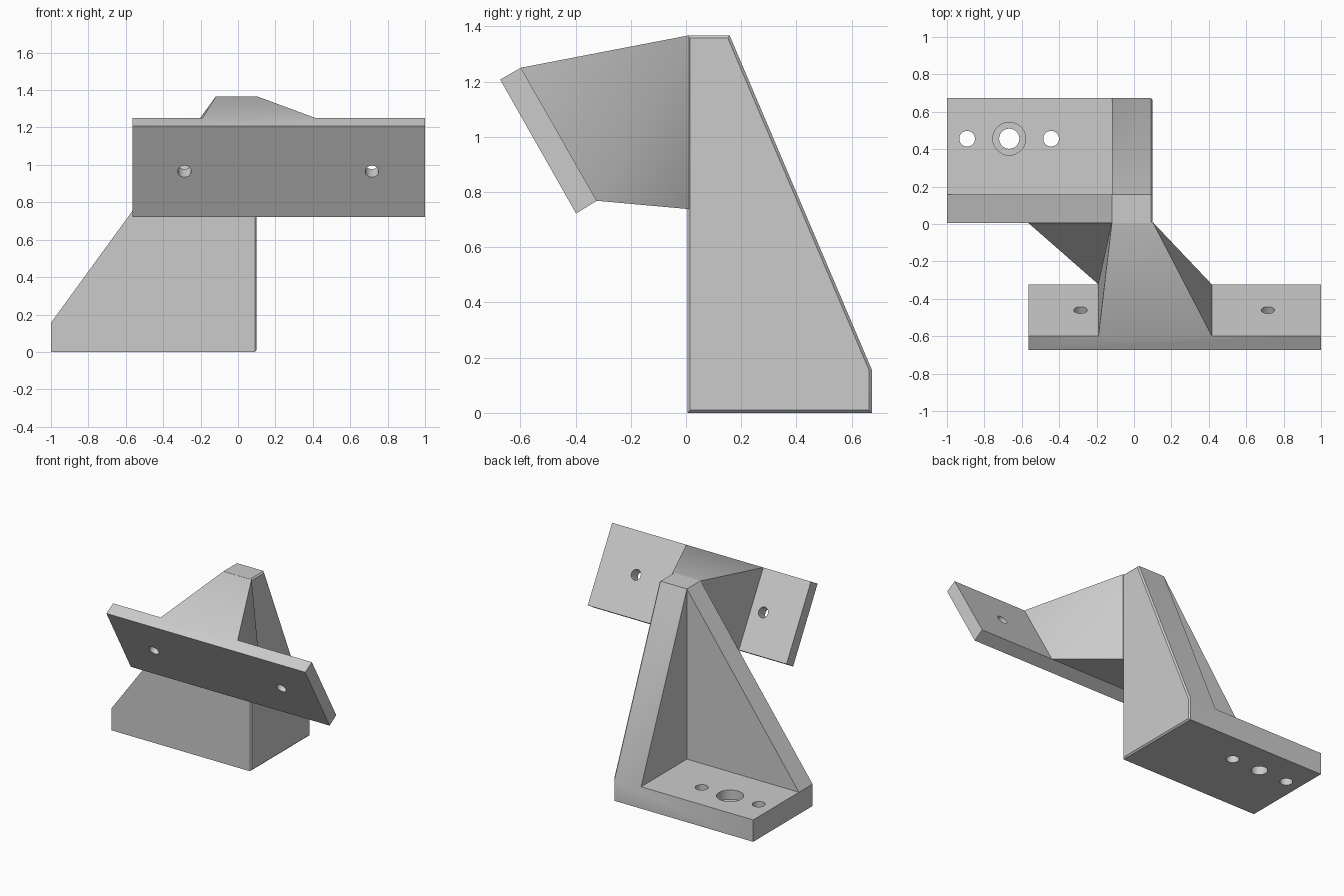
import bpy
import bmesh
from math import radians
from mathutils import Vector

cube = bpy.data.objects.get("Cube")
if cube:
    bpy.data.objects.remove(cube, do_unlink=True)

grey = bpy.data.materials.new("plain_grey")
grey.use_nodes = True
GREY = (0.6, 0.6, 0.6, 1)
grey.diffuse_color = GREY
grey.node_tree.nodes["Principled BSDF"].inputs["Base Color"].default_value = GREY


def finish(name, bm):
    bmesh.ops.recalc_face_normals(bm, faces=bm.faces)
    mesh = bpy.data.meshes.new(name)
    bm.to_mesh(mesh)
    bm.free()
    obj = bpy.data.objects.new(name, mesh)
    mesh.materials.append(grey)
    bpy.context.collection.objects.link(obj)
    return obj


def prism(name, profile, direction, chamfer=0):
    """Extrude a closed 3D outline; optionally chamfer the far rim."""
    bm = bmesh.new()
    near = bm.faces.new([bm.verts.new(p) for p in profile])
    geom = bmesh.ops.extrude_face_region(bm, geom=[near], use_keep_orig=True)["geom"]
    far = [g for g in geom if isinstance(g, bmesh.types.BMVert)]
    bmesh.ops.translate(bm, verts=far, vec=direction)
    if chamfer:
        rim = [e for e in bm.edges if all(v in far for v in e.verts)]
        bmesh.ops.bevel(bm, geom=rim, offset=chamfer, segments=1, affect='EDGES')
    return finish(name, bm)


def drill(name, centre, axis, radius, length):
    bm = bmesh.new()
    bmesh.ops.create_cone(bm, cap_ends=True, segments=32, radius1=radius,
                          radius2=radius, depth=length)
    turn = Vector(axis).to_track_quat('Z', 'Y').to_matrix()
    bmesh.ops.rotate(bm, verts=bm.verts, matrix=turn)
    bmesh.ops.translate(bm, verts=bm.verts, vec=centre)
    obj = finish(name, bm)
    obj.hide_render = True
    return obj


def combine(target, tool, operation):
    mod = target.modifiers.new(operation.lower(), 'BOOLEAN')
    mod.operation = operation
    mod.solver = 'EXACT'
    mod.object = tool
    bpy.context.view_layer.objects.active = target
    bpy.ops.object.modifier_apply(modifier=mod.name)
    bpy.data.objects.remove(tool, do_unlink=True)


# Main dimensions
LEFT, INNER, RIGHT = -1, -0.118, 0.1
FRONT, WALL, BACK = 0.005, 0.158, 0.673
BASE, TOP = 0.156, 1.367

# Upright side wall with a chamfered outer rim
side = [(FRONT, 0), (BACK, 0), (BACK, BASE), (WALL, TOP), (FRONT, TOP)]
bracket = prism("bracket", [(INNER, y, z) for y, z in side],
                (RIGHT - INNER, 0, 0), 0.01)

# Triangular front wall
front = [(LEFT, 0), (0, 0), (0, TOP), (INNER, TOP), (LEFT, BASE)]
front_wall = prism("front_wall", [(x, FRONT, z) for x, z in front],
                   (0, WALL - FRONT, 0))

# Base plate
corners = [(LEFT, FRONT), (0, FRONT), (0, BACK), (LEFT, BACK)]
base_plate = prism("base_plate", [(x, y, 0) for x, y in corners], (0, 0, BASE))

# Tilted mounting plate
tilt = [(-0.673, 1.207), (-0.598, 1.25), (-0.323, 0.768), (-0.398, 0.722)]
mount_plate = prism("mount_plate", [(-0.565, y, z) for y, z in tilt],
                    (1.565, 0, 0))

# Flared arm between the walls and the mounting plate
bm = bmesh.new()
root = [bm.verts.new((x, 0.01, z)) for x, z in
        [(INNER, TOP), (RIGHT, TOP), (RIGHT, 0.738), (-0.57, 0.738)]]
tip = [bm.verts.new((x, y, z)) for x, (y, z) in
       [(-0.19, tilt[1]), (0.416, tilt[1]), (0.416, tilt[2]), (-0.19, tilt[2])]]
bm.faces.new(root)
bm.faces.new(tip)
for a, b in [(0, 1), (2, 3)]:
    bm.faces.new([root[a], root[b], tip[b], tip[a]])
for a, b in [(0, 3), (1, 2)]:
    bm.faces.new([root[a], root[b], tip[b]])
    bm.faces.new([root[a], tip[b], tip[a]])
arm = finish("arm", bm)

for part in (front_wall, base_plate, arm, mount_plate):
    combine(bracket, part, 'UNION')

# Base holes, the middle one counterbored
for x, radius in [(-0.892, 0.042), (-0.667, 0.054), (-0.443, 0.042)]:
    combine(bracket, drill("base_hole", (x, 0.456, 0.1), (0, 0, 1), radius, 0.4),
            'DIFFERENCE')
combine(bracket, drill("counterbore", (-0.667, 0.456, 0.2), (0, 0, 1), 0.088, 0.22),
        'DIFFERENCE')

# Mounting holes square to the tilted plate
for x in (-0.286, 0.716):
    combine(bracket, drill("mount_hole", (x, -0.498, 0.987), (0, 0.87, 0.5), 0.036, 0.2),
            'DIFFERENCE')

# Merge coplanar faces and shade
bm = bmesh.new()
bm.from_mesh(bracket.data)
bmesh.ops.remove_doubles(bm, verts=bm.verts, dist=0.0005)
bmesh.ops.dissolve_limit(bm, angle_limit=radians(0.5), verts=bm.verts, edges=bm.edges)
bm.to_mesh(bracket.data)
bm.free()
bpy.ops.object.select_all(action='DESELECT')
bracket.select_set(True)
bpy.context.view_layer.objects.active = bracket
bpy.ops.object.shade_smooth_by_angle(angle=radians(25))
